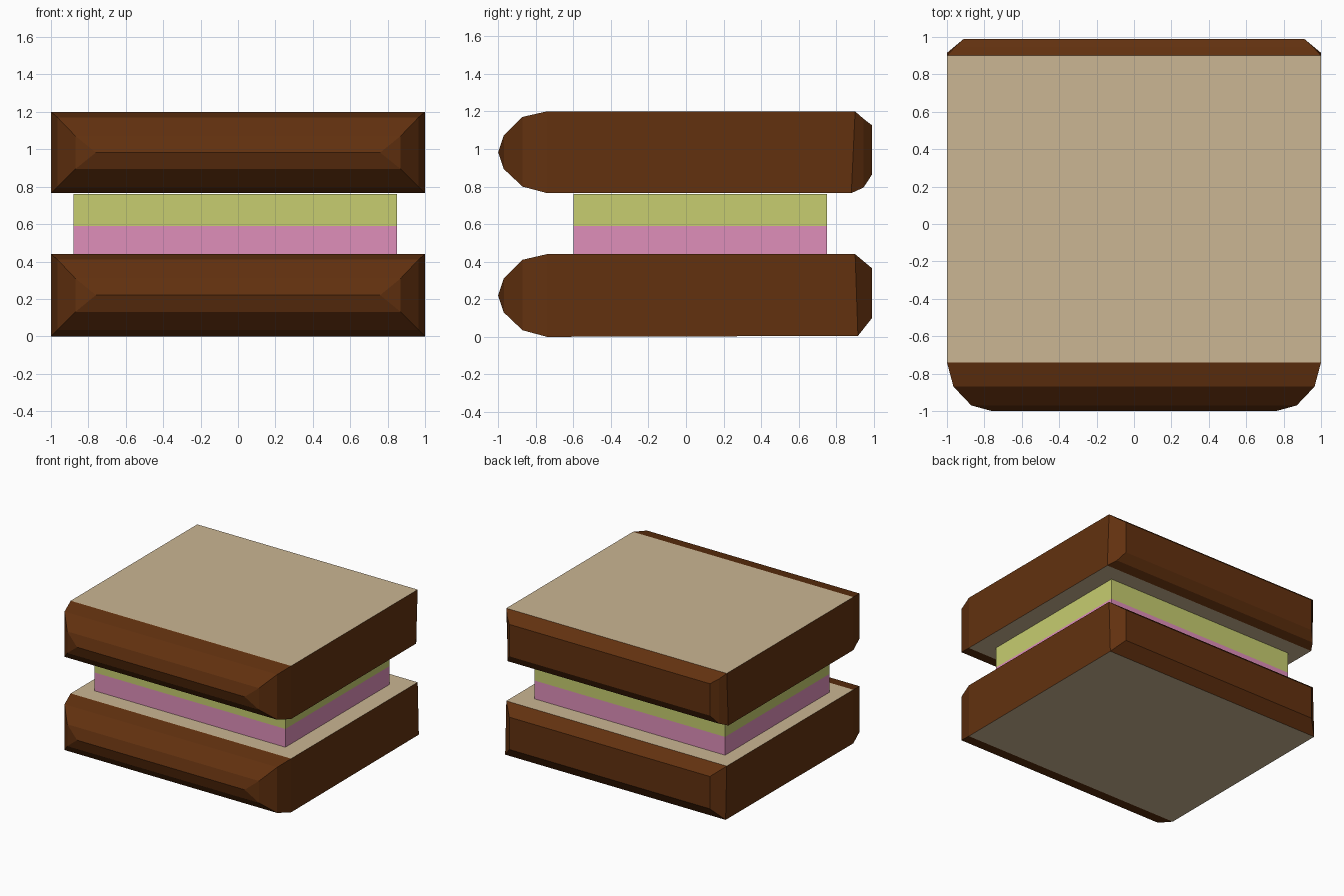
import bpy, bmesh

if "Cube" in bpy.data.objects:
    bpy.data.objects.remove(bpy.data.objects["Cube"])


def material(name, rgb):
    m = bpy.data.materials.new(name)
    lin = [((c / 255 + 0.055) / 1.055) ** 2.4 if c > 10 else c / 255 / 12.92 for c in rgb]
    m.diffuse_color = (*lin, 1)
    m.use_nodes = True
    m.node_tree.nodes["Principled BSDF"].inputs["Base Color"].default_value = m.diffuse_color
    return m


CRUST = material("crust", (98, 49, 15))
CRUMB = material("crumb", (203, 182, 147))
CHEESE = material("cheese", (199, 205, 112))
HAM = material("ham", (223, 143, 186))


def finish(bm, name, mats):
    bmesh.ops.recalc_face_normals(bm, faces=bm.faces)
    me = bpy.data.meshes.new(name)
    bm.to_mesh(me)
    bm.free()
    for m in mats:
        me.materials.append(m)
    ob = bpy.data.objects.new(name, me)
    bpy.context.collection.objects.link(ob)
    return ob


# Bread slice: rectangles lofted from front to back.
# Each ring: y at top, y at bottom, half width, low z, high z
FRONT = [(-1.0, -1.0, 0.76, 0.22, 0.22),
         (-0.97, -0.97, 0.87, 0.13, 0.31),
         (-0.87, -0.87, 0.965, 0.035, 0.41),
         (-0.74, -0.74, 1.0, 0.0, 0.44)]


def slice_of_bread(name, z0, height, back):
    bm = bmesh.new()
    k = height / 0.44
    rings = []
    for yt, yb, w, lo, hi in FRONT + back:
        pts = [(-w, yb, lo), (w, yb, lo), (w, yt, hi), (-w, yt, hi)]
        rings.append([bm.verts.new((x, y, z0 + z * k)) for x, y, z in pts])
    for i, (a, b) in enumerate(zip(rings, rings[1:])):
        for j in range(4):
            n = (j + 1) % 4
            f = bm.faces.new((a[j], a[n], b[n], b[j]))
            # broad top and bottom show the pale crumb
            if i == len(FRONT) - 1 and j in (0, 2):
                f.material_index = 1
    bm.faces.new(rings[-1])
    # merge the nose ring into a single edge
    bmesh.ops.remove_doubles(bm, verts=bm.verts, dist=0.0005)
    return finish(bm, name, [CRUST, CRUMB])


slice_of_bread("bottom_bread", 0.0, 0.44,
               [(0.9, 0.915, 1.0, 0.005, 0.44), (0.99, 0.99, 0.91, 0.10, 0.365)])
slice_of_bread("top_bread", 0.765, 0.435,
               [(0.9, 0.88, 1.0, 0.0, 0.44), (0.945, 0.945, 0.96, 0.03, 0.40),
                (0.99, 0.99, 0.91, 0.10, 0.365)])


# Fillings
def slab(name, lo, hi, mat):
    bm = bmesh.new()
    bmesh.ops.create_cube(bm, size=1)
    for v in bm.verts:
        v.co = [lo[i] if v.co[i] < 0 else hi[i] for i in range(3)]
    return finish(bm, name, [mat])


slab("ham", (-0.88, -0.60, 0.44), (0.85, 0.75, 0.59), HAM)
slab("cheese", (-0.88, -0.60, 0.59), (0.85, 0.75, 0.76), CHEESE)
